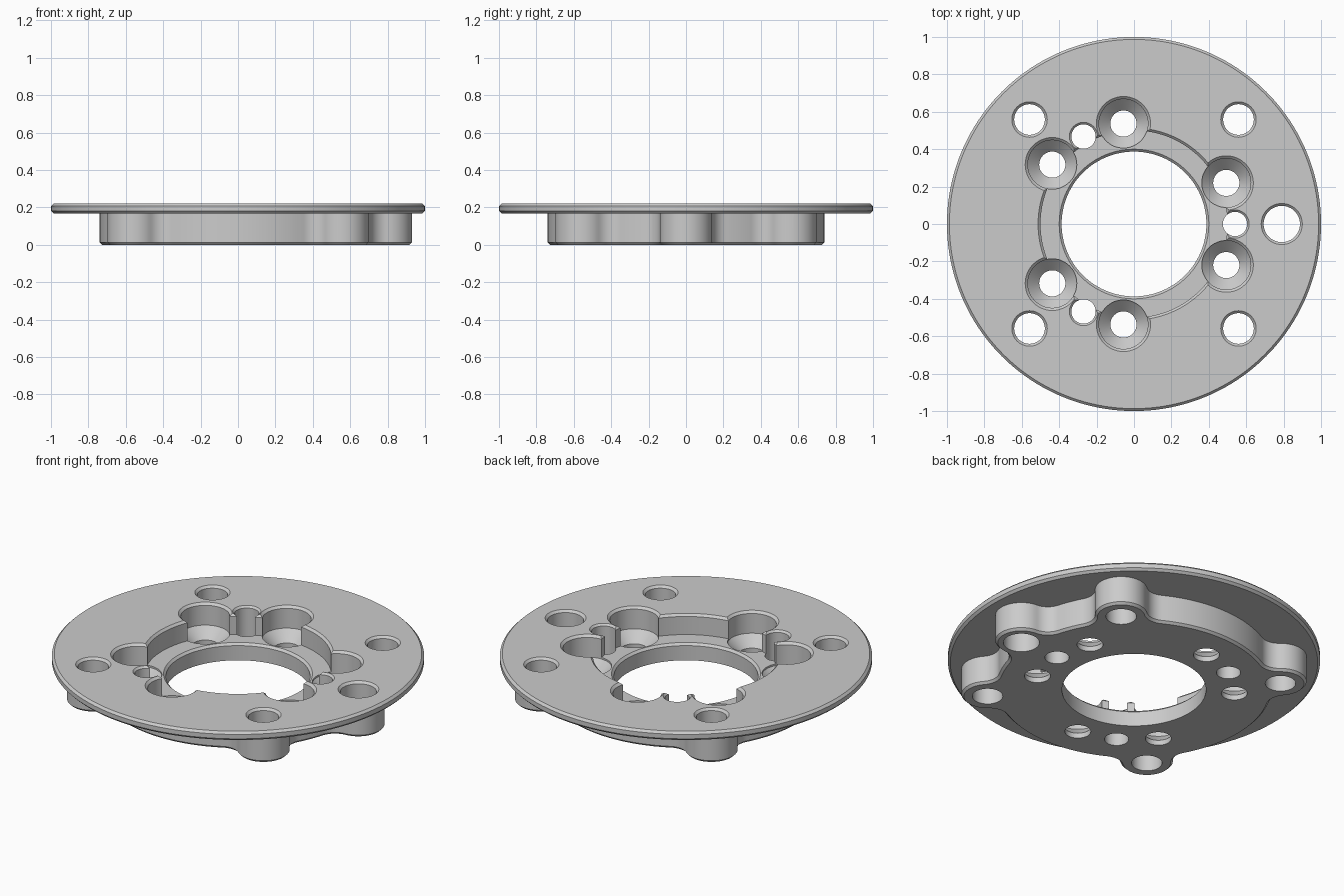
import bpy, bmesh
from math import cos, sin, acos, atan2, pi, radians, tau

if "Cube" in bpy.data.objects:
    bpy.data.objects.remove(bpy.data.objects["Cube"])


def make_object(name, rings):
    """Solid skinned through closed rings of equal length, capped at both ends."""
    bm = bmesh.new()
    loops = [[bm.verts.new(p) for p in ring] for ring in rings]
    n = len(loops[0])
    for a, b in zip(loops, loops[1:]):
        for i in range(n):
            j = (i + 1) % n
            bm.faces.new((a[i], a[j], b[j], b[i]))
    bm.faces.new(loops[0][::-1])
    bm.faces.new(loops[-1])
    bmesh.ops.recalc_face_normals(bm, faces=bm.faces[:])
    mesh = bpy.data.meshes.new(name)
    bm.to_mesh(mesh)
    bm.free()
    obj = bpy.data.objects.new(name, mesh)
    bpy.context.collection.objects.link(obj)
    return obj


def turned(name, profile, x=0.0, y=0.0, n=48):
    """Turned solid from (radius, z) pairs."""
    return make_object(name, [[(x + r * cos(tau * i / n), y + r * sin(tau * i / n), z)
                               for i in range(n)] for r, z in profile])


def combine(target, tool, op):
    mod = target.modifiers.new(op.lower(), 'BOOLEAN')
    mod.operation, mod.solver, mod.object = op, 'EXACT', tool
    bpy.context.view_layer.objects.active = target
    bpy.ops.object.modifier_apply(modifier=mod.name)
    bpy.data.objects.remove(tool)


def arc(cx, cy, r, a0, a1, n):
    return [(cx + r * cos(a0 + (a1 - a0) * i / n), cy + r * sin(a0 + (a1 - a0) * i / n))
            for i in range(n + 1)]


LOBES = [(0, 0.79), (45, 0.79), (135, 0.79), (225, 0.79), (315, 0.79)]
TOP, FLOOR, C = 0.22, 0.10, 0.013


def boss_outline(inset):
    """Round body with five filleted lobes, shrunk by inset."""
    R, r, f = 0.74 - inset, 0.14 - inset, 0.10 + inset
    pts = []
    for k, (deg, d) in enumerate(LOBES):
        t = radians(deg)
        a = acos(((R + f) ** 2 + d * d - (r + f) ** 2) / (2 * d * (R + f)))
        fx, fy = (R + f) * cos(a), (R + f) * sin(a)
        b = atan2(fy, fx - d)
        local = arc(fx, -fy, f, pi - a, b * -1 + pi, 10)
        local += arc(d, 0, r, -b, b, 28)[1:]
        local += arc(fx, fy, f, b + pi, pi + a, 10)[1:]
        pts += [(x * cos(t) - y * sin(t), x * sin(t) + y * cos(t)) for x, y in local]
        nxt = radians(LOBES[(k + 1) % 5][0]) + (tau if k == 4 else 0)
        pts += arc(0, 0, R, t + a, nxt - a, 24)[1:-1]
    return pts


# Flange and lobed boss
plate = turned("mounting_plate", [(1 - C, 0.168), (1, 0.168 + C), (1, TOP - C), (1 - C, TOP)], n=160)
boss = make_object("boss", [[(x, y, z) for x, y in boss_outline(i)]
                            for i, z in ((C, 0), (0, C), (0, 0.19))])
combine(plate, boss, 'UNION')


def chamfered_hole(r, c, x=0, y=0):
    cutter = turned("hole", [(r, -0.1), (r, TOP - c), (r + c, TOP), (r + c, TOP + 0.1)], x, y)
    combine(plate, cutter, 'DIFFERENCE')


# Central recess and bore
recess = turned("recess", [(0.50, FLOOR), (0.50, TOP - C), (0.50 + C, TOP), (0.50 + C, 0.4)], n=128)
combine(plate, recess, 'DIFFERENCE')
bore = turned("bore", [(0.387, -0.1), (0.387, FLOOR - C), (0.40, FLOOR), (0.40, 0.3)], n=112)
combine(plate, bore, 'DIFFERENCE')

# Countersunk screw pockets in pairs, with a pin hole between each pair
for k in range(3):
    for off in (-24, 24):
        a = radians(120 * k + off)
        pocket = turned("pocket", [(0.07, -0.1), (0.07, 0.03), (0.131, 0.09),
                                   (0.131, TOP - C), (0.145, TOP), (0.145, 0.4)],
                        0.54 * cos(a), 0.54 * sin(a))
        combine(plate, pocket, 'DIFFERENCE')
    a = radians(120 * k)
    chamfered_hole(0.065, 0.011, 0.54 * cos(a), 0.54 * sin(a))

# Outer holes through the lobes
for deg, d in LOBES:
    a = radians(deg)
    chamfered_hole(0.097 if deg == 0 else 0.082, C, d * cos(a), d * sin(a))

bpy.ops.object.select_all(action='DESELECT')
plate.select_set(True)
bpy.context.view_layer.objects.active = plate
bpy.ops.object.shade_smooth_by_angle(angle=radians(25))
